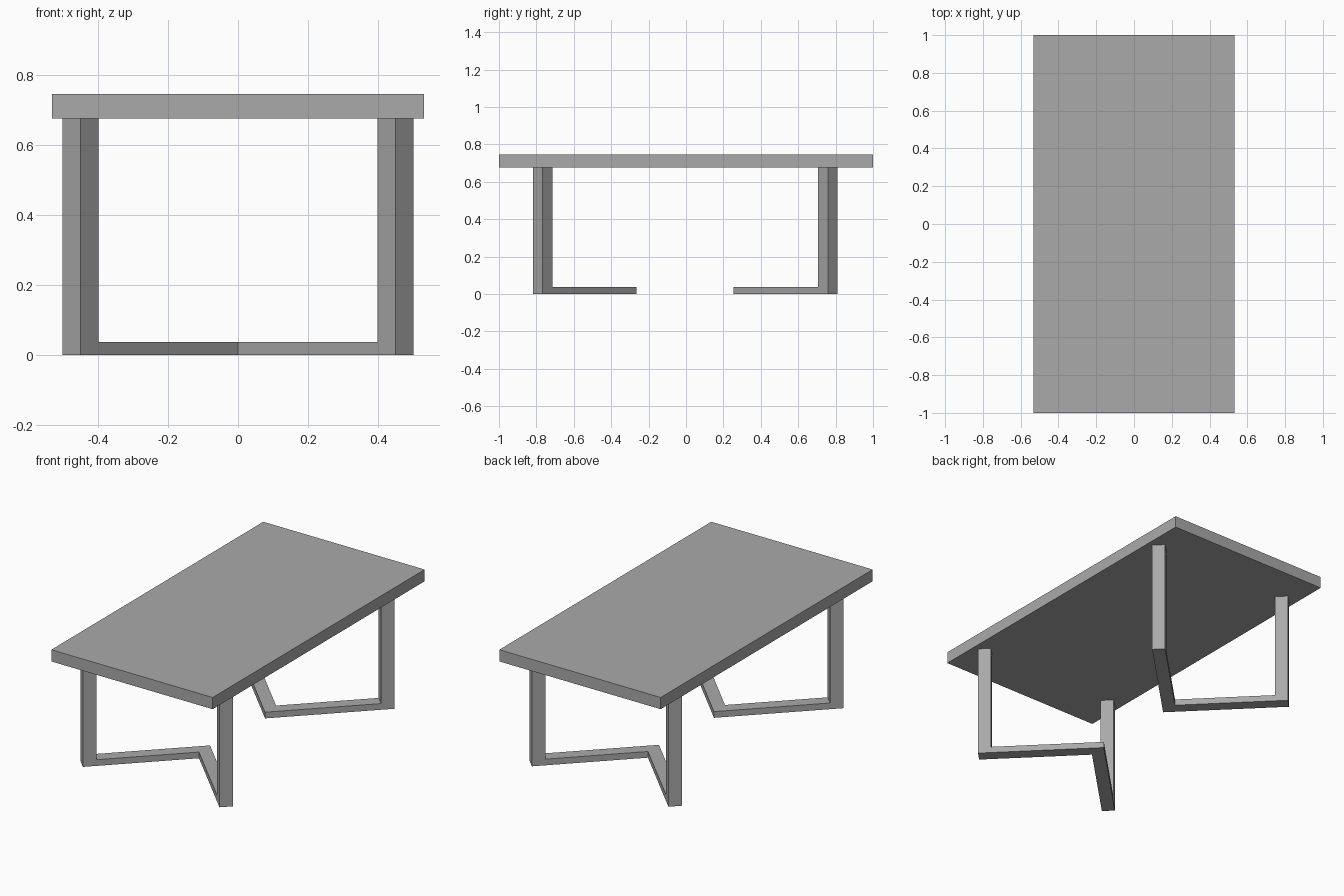
import bpy
import bmesh
from mathutils import Matrix, Vector
from math import radians

cube = bpy.data.objects.get("Cube")
if cube:
    bpy.data.objects.remove(cube, do_unlink=True)

grey = bpy.data.materials.new("plain grey")
grey.use_nodes = True
colour = (0.4, 0.4, 0.4, 1)
grey.diffuse_color = colour
grey.node_tree.nodes["Principled BSDF"].inputs["Base Color"].default_value = colour


def finish(name, bm):
    bmesh.ops.recalc_face_normals(bm, faces=bm.faces)
    mesh = bpy.data.meshes.new(name)
    bm.to_mesh(mesh)
    bm.free()
    mesh.materials.append(grey)
    obj = bpy.data.objects.new(name, mesh)
    bpy.context.collection.objects.link(obj)


def box(name, centre, size, turn=0):
    bm = bmesh.new()
    bmesh.ops.create_cube(bm, size=1)
    bm.transform(Matrix.Translation(centre) @ Matrix.Rotation(radians(turn), 4, "Z")
                 @ Matrix.Diagonal((*size, 1)))
    finish(name, bm)


def prism(name, outline, height):
    bm = bmesh.new()
    face = bm.faces.new([bm.verts.new((x, y, 0)) for x, y in outline])
    top = bmesh.ops.extrude_face_region(bm, geom=[face])["geom"]
    verts = [v for v in top if isinstance(v, bmesh.types.BMVert)]
    bmesh.ops.translate(bm, verts=verts, vec=Vector((0, 0, height)))
    finish(name, bm)


TOP_Z, UNDER_Z = 0.747, 0.677
LEG_X = 0.451          # leg centre
HALF = 0.052           # half diagonal of the square leg
RAIL = 0.037           # height of the floor rail

# Tabletop
box("tabletop", (0, 0, (TOP_Z + UNDER_Z) / 2), (1.066, 2, TOP_Z - UNDER_Z))

# Two leg frames, each with two diagonal posts and a V-shaped floor rail
side = HALF * 2 ** 0.5
for end, sign, leg_y in (("front", -1, 0.767), ("back", 1, 0.758)):
    for hand, sx in (("left", 1), ("right", -1)):
        box(f"{end}_{hand}_leg", (sx * LEG_X, sign * leg_y, UNDER_Z / 2),
            (side, side, UNDER_Z), 45)
    apex = leg_y - LEG_X
    half_v = [(0, apex - HALF), (LEG_X, leg_y - HALF), (LEG_X + HALF, leg_y),
              (LEG_X, leg_y + HALF), (0, apex + HALF)]
    outline = half_v + [(-x, y) for x, y in reversed(half_v[1:4])]
    prism(f"{end}_floor_rail", [(x, sign * y) for x, y in outline], RAIL)
